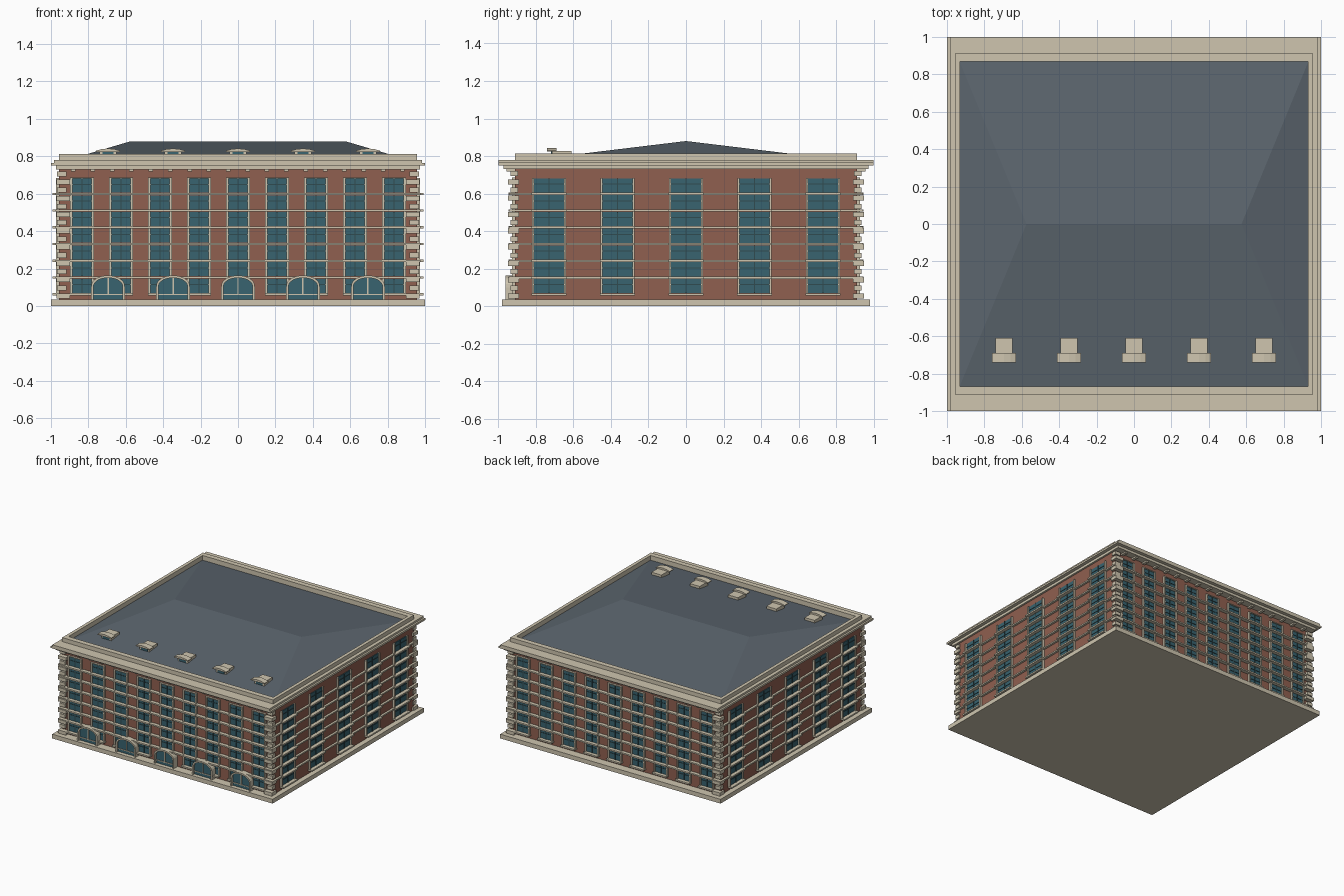
import bpy, bmesh, math

if "Cube" in bpy.data.objects:
    bpy.data.objects.remove(bpy.data.objects["Cube"])

HX, HY = 0.957, 0.912      # wall half sizes
FLOOR, Z0, N = 0.0893, 0.07, 7


def mat(name, c):
    m = bpy.data.materials.new(name)
    m.diffuse_color = (*c, 1)
    m.use_nodes = True
    m.node_tree.nodes["Principled BSDF"].inputs["Base Color"].default_value = m.diffuse_color
    return m


STONE = mat("stone", (0.62, 0.56, 0.43))
BRICK = mat("brick", (0.28, 0.115, 0.08))
SLATE = mat("slate", (0.105, 0.13, 0.155))
GLASS = mat("glass", (0.04, 0.125, 0.16))
BAR = mat("window_bar", (0.03, 0.07, 0.08))


def add_mesh(name, verts, faces, m):
    me = bpy.data.meshes.new(name)
    me.from_pydata(verts, [], faces)
    bm = bmesh.new()
    bm.from_mesh(me)
    bmesh.ops.recalc_face_normals(bm, faces=bm.faces)
    bm.to_mesh(me)
    bm.free()
    me.materials.append(m)
    ob = bpy.data.objects.new(name, me)
    bpy.context.collection.objects.link(ob)
    return ob


def boxes(name, items, m):
    """One object made of many boxes (x0, x1, y0, y1, z0, z1)."""
    V, F = [], []
    for x0, x1, y0, y1, z0, z1 in items:
        b = len(V)
        V += [(x, y, z) for x in (x0, x1) for y in (y0, y1) for z in (z0, z1)]
        F += [[b + i for i in f] for f in ((0, 1, 3, 2), (4, 6, 7, 5), (0, 4, 5, 1),
                                           (2, 3, 7, 6), (0, 2, 6, 4), (1, 5, 7, 3))]
    return add_mesh(name, V, F, m)


def on_wall(side, u0, u1, d0, d1, z0, z1):
    """Box on a wall: u along the wall, d outward from the wall face."""
    if side in ("front", "back"):
        s = -1 if side == "front" else 1
        a, b = sorted((s * (HY + d0), s * (HY + d1)))
        return (u0, u1, a, b, z0, z1)
    s = -1 if side == "left" else 1
    a, b = sorted((s * (HX + d0), s * (HX + d1)))
    return (a, b, u0, u1, z0, z1)


def ring(hx, hy, t, z0, z1, ty=None):
    """Four boxes forming a rectangular ring."""
    ty = ty or t
    return [(-hx, hx, -hy, -hy + ty, z0, z1), (-hx, hx, hy - ty, hy, z0, z1),
            (-hx, -hx + t, -hy + ty, hy - ty, z0, z1), (hx - t, hx, -hy + ty, hy - ty, z0, z1)]


# base and brick body
boxes("base_slab", [(-1, 1, -0.98, 0.98, 0, 0.035)], STONE)
boxes("brick_walls", [(-HX, HX, -HY, HY, 0.001, 0.765)], BRICK)

# windows, surrounds and sills on all four sides
for side in ("front", "back", "left", "right"):
    long = side in ("front", "back")
    cols = [0.2085 * (i - 4) for i in range(9)] if long else [0.365 * (i - 2) for i in range(5)]
    w = 0.053 if long else 0.081
    glass, bars, trim = [], [], []
    for u in cols:
        for f in range(N):
            z = Z0 + f * FLOOR
            h = 0.075
            glass.append(on_wall(side, u - w, u + w, -0.01, 0.006, z, z + h))
            bars.append(on_wall(side, u - .003, u + .003, 0, 0.01, z, z + h))
            bars.append(on_wall(side, u - w, u + w, 0, 0.009, z + h * .56, z + h * .56 + .005))
            for s in (-1, 1):
                e = u + s * (w + 0.004)
                trim.append(on_wall(side, e - .006, e + .006, 0, 0.016, z - .004, z + h + .002))
            trim.append(on_wall(side, u - w - .012, u + w + .012, 0, 0.034, z - .013, z - .001))
            if f == N - 1 and long:
                trim.append(on_wall(side, u - w - .01, u + w + .01, 0, 0.016, z + h, z + h + .006))
    boxes(side + "_glass", glass, GLASS)
    boxes(side + "_window_bars", bars, BAR)
    boxes(side + "_window_surrounds", trim, STONE)

# string courses around the building
courses = []
for f in range(1, N):
    z = Z0 + f * FLOOR - 0.013
    courses += ring(HX + 0.018, HY + 0.03, 0.04, z, z + 0.011)
boxes("string_courses", courses, STONE)

# corner quoins, alternating long and short
quoins = []
for i in range(16):
    z = 0.04 + i * 0.0435
    out = 0.036 if i % 2 == 0 else 0.024
    ins = 0.058 if i % 2 == 0 else 0.04
    for sx in (-1, 1):
        for sy in (-1, 1):
            xa, xb = sorted((sx * (HX + out * 0.4), sx * (HX - ins)))
            ya, yb = sorted((sy * (HY + out), sy * (HY - ins * 0.4)))
            quoins.append((xa, xb, ya, yb, z, z + 0.027))
boxes("corner_quoins", quoins, STONE)

# cornice, brackets and parapet
boxes("cornice", ring(0.972, 0.972, 0.05, 0.73, 0.75, 0.09) +
      ring(1.0, 1.0, 0.06, 0.75, 0.765, 0.1) + ring(0.985, 1.0, 0.04, 0.765, 0.78, 0.1), STONE)
boxes("cornice_brackets", [on_wall(s, u - .012, u + .012, 0, 0.045, 0.718, 0.732)
      for s in ("front", "back") for u in [-0.88 + 0.1035 * i for i in range(18)]], STONE)
boxes("parapet", ring(HX, HY, 0.027, 0.765, 0.813, 0.042), STONE)

# hipped slate roof
ex, ey, ez = 0.935, 0.875, 0.774
add_mesh("hipped_roof",
         [(-ex, -ey, ez), (ex, -ey, ez), (ex, ey, ez), (-ex, ey, ez), (-.575, 0, .88), (.575, 0, .88)],
         [(0, 1, 5, 4), (1, 2, 5), (2, 3, 4, 5), (3, 0, 4), (3, 2, 1, 0)], SLATE)


def arch_profile(a, spring, rise, bottom, n=14):
    """Open outline of an arched opening, from left foot to right foot."""
    arc = [(-a * math.cos(math.pi * i / n), spring + rise * math.sin(math.pi * i / n) ** 0.85)
           for i in range(n + 1)]
    return [(-a, bottom)] + arc + [(a, bottom)]


def extrude_y(name, x, outline, y0, y1, m):
    n = len(outline)
    V = [(x + p, y, z) for y in (y0, y1) for p, z in outline]
    F = [tuple(range(n)), tuple(range(2 * n - 1, n - 1, -1))]
    F += [(i, (i + 1) % n, n + (i + 1) % n, n + i) for i in range(n)]
    return add_mesh(name, V, F, m)


# ground floor arches and roof dormers
for i in range(5):
    x = 0.3475 * (i - 2)
    outer = arch_profile(0.09, 0.1, 0.063, 0.035)
    inner = arch_profile(0.078, 0.1, 0.05, 0.035)
    extrude_y(f"arch_surround_{i}", x, outer + inner[::-1], -0.963, -HY, STONE)
    extrude_y(f"arch_glass_{i}", x, inner, -0.947, -HY, GLASS)
    boxes(f"arch_bars_{i}", [(x - .078, x + .078, -0.953, -HY, 0.058, 0.064),
                             (x - .004, x + .004, -0.953, -HY, 0.064, 0.148)], STONE)
    boxes(f"dormer_body_{i}", [(x - .045, x + .045, -0.715, -0.61, 0.785, 0.826)], STONE)
    boxes(f"dormer_glass_{i}", [(x - .03, x + .03, -0.719, -0.71, 0.795, 0.824)], GLASS)
    hood = [(-.063, .824), (-.063, .83), (-.035, .838), (0, .842), (.035, .838), (.063, .83), (.063, .824)]
    extrude_y(f"dormer_hood_{i}", x, hood, -0.74, -0.69, STONE)
